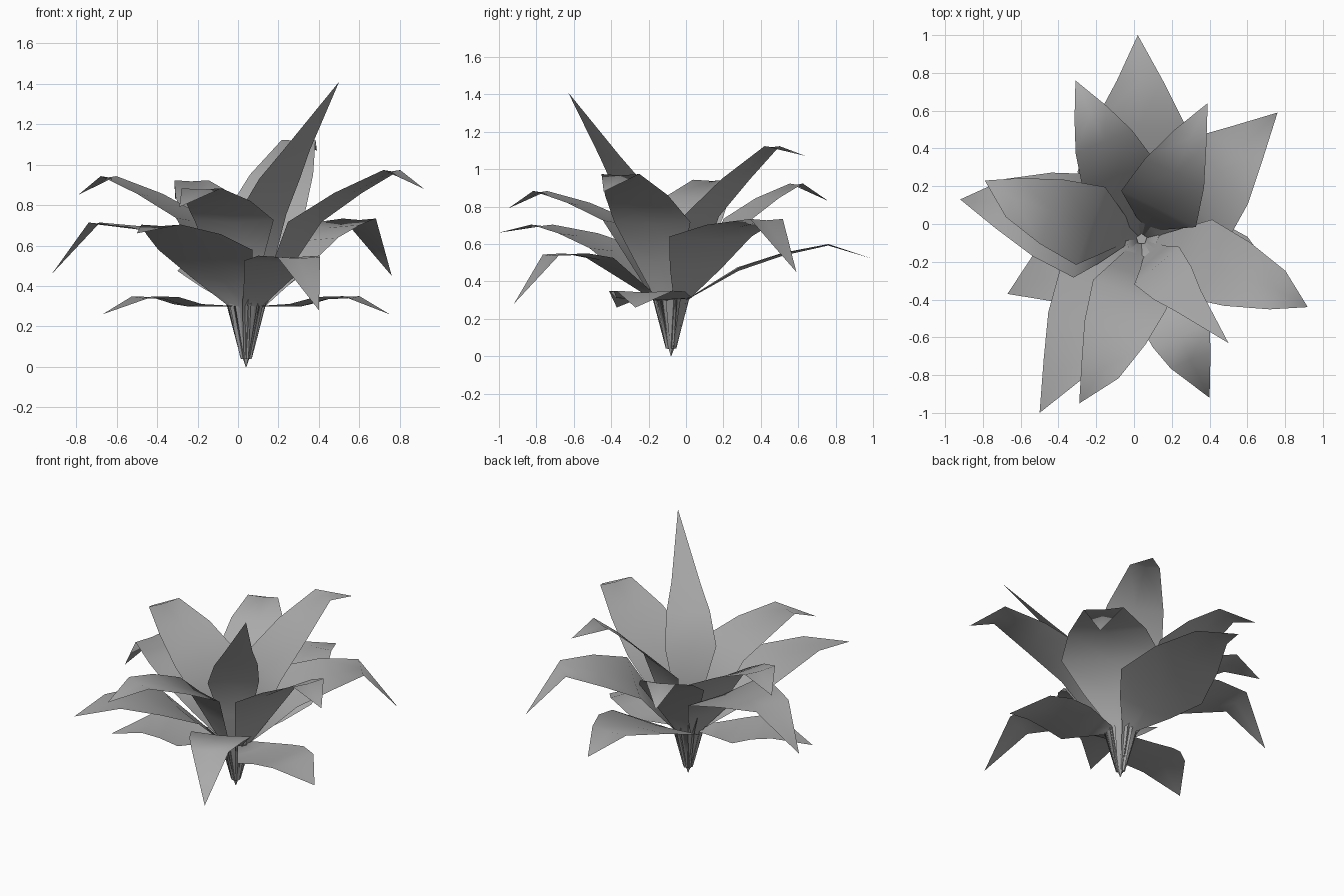
import bpy
import bmesh
from mathutils import Vector

cube = bpy.data.objects.get("Cube")
if cube:
    bpy.data.objects.remove(cube)

grey = bpy.data.materials.new("leaf grey")
grey.use_nodes = True
grey.diffuse_color = (0.4, 0.4, 0.4, 1)
grey.node_tree.nodes["Principled BSDF"].inputs["Base Color"].default_value = (0.4, 0.4, 0.4, 1)

ROOT = Vector((0.04, -0.08, 0.04))
UP = Vector((0, 0, 1))


def finish(name, bm):
    mesh = bpy.data.meshes.new(name)
    bm.to_mesh(mesh)
    bm.free()
    mesh.materials.append(grey)
    obj = bpy.data.objects.new(name, mesh)
    bpy.context.collection.objects.link(obj)
    return obj


def leaf(name, mid, bend, tip, half, bend_ratio=0.5):
    """Thin blade: narrow stem, widest at mid, drooping past the bend."""
    mid, bend, tip = Vector(mid), Vector(bend), Vector(tip)
    out = tip - ROOT
    out.z = 0
    out.normalize()
    side = out.cross(UP)
    neck = ROOT + out * 0.08 + UP * 0.26
    # Stations along the midrib with their half widths
    stations = [
        (ROOT + out * 0.02, 0.02),
        (neck, 0.055),
        (neck.lerp(mid, 0.5), half * 0.63),
        (mid, half),
        (mid.lerp(bend, 0.5) + UP * 0.015, half * (0.6 + bend_ratio * 0.45)),
        (bend, half * bend_ratio),
    ]
    bm = bmesh.new()
    rows = []
    for centre, w in stations:
        cup = UP * w * 0.03
        rows.append([bm.verts.new(p) for p in
                     (centre - side * w + cup, centre - cup, centre + side * w + cup)])
    for a, b in zip(rows, rows[1:]):
        for i in range(2):
            bm.faces.new((a[i], a[i + 1], b[i + 1], b[i]))
    point = bm.verts.new(tip)
    for i in range(2):
        bm.faces.new((rows[-1][i], rows[-1][i + 1], point))
    for f in bm.faces:
        f.smooth = True
    return finish(name, bm)


# Upright heart leaf
leaf("upright_leaf", (0.12, -0.22, 0.75), (0.29, -0.41, 1.07), (0.5, -0.63, 1.41), 0.155, 0.55)

# Upper whorl
leaf("upper_back_leaf", (0.13, 0.08, 0.74), (0.3, 0.46, 1.12), (0.39, 0.64, 1.07), 0.22, 0.42)
leaf("upper_back_right_leaf", (-0.09, 0.28, 0.73), (-0.23, 0.59, 0.92), (-0.31, 0.76, 0.83), 0.2, 0.46)
leaf("upper_right_leaf", (-0.23, -0.01, 0.73), (-0.64, 0.14, 0.94), (-0.79, 0.23, 0.85), 0.22)
leaf("upper_front_leaf", (-0.02, -0.37, 0.72), (-0.18, -0.78, 0.88), (-0.29, -0.95, 0.79), 0.21)
leaf("upper_left_leaf", (0.33, -0.18, 0.71), (0.76, -0.35, 0.97), (0.92, -0.44, 0.88), 0.22)

# Middle whorl
leaf("middle_front_right_leaf", (-0.16, -0.38, 0.57), (-0.38, -0.77, 0.7), (-0.5, -1, 0.66), 0.27, 0.42)
leaf("middle_right_leaf", (-0.26, -0.01, 0.63), (-0.71, 0.11, 0.71), (-0.92, 0.13, 0.46), 0.28, 0.47)
leaf("middle_back_left_leaf", (0.29, 0.13, 0.63), (0.6, 0.43, 0.73), (0.76, 0.59, 0.45), 0.3, 0.4)
leaf("middle_back_leaf", (0.02, 0.28, 0.465), (0.03, 0.76, 0.595), (0.02, 1, 0.52), 0.32, 0.38)
leaf("middle_front_leaf", (0.2, -0.46, 0.52), (0.3, -0.72, 0.54), (0.4, -0.92, 0.28), 0.185, 0.62)

# Low drooping leaves
leaf("low_right_leaf", (-0.25, -0.2, 0.305), (-0.47, -0.28, 0.345), (-0.67, -0.37, 0.26), 0.19, 0.75)
leaf("low_left_leaf", (0.31, -0.17, 0.305), (0.56, -0.22, 0.345), (0.75, -0.27, 0.26), 0.21, 0.75)

# Pointed root
bm = bmesh.new()
bmesh.ops.create_cone(bm, cap_ends=True, segments=5, radius1=0.002, radius2=0.03, depth=0.08)
bmesh.ops.translate(bm, verts=bm.verts, vec=(ROOT.x, ROOT.y, 0.04))
finish("root_tip", bm)
